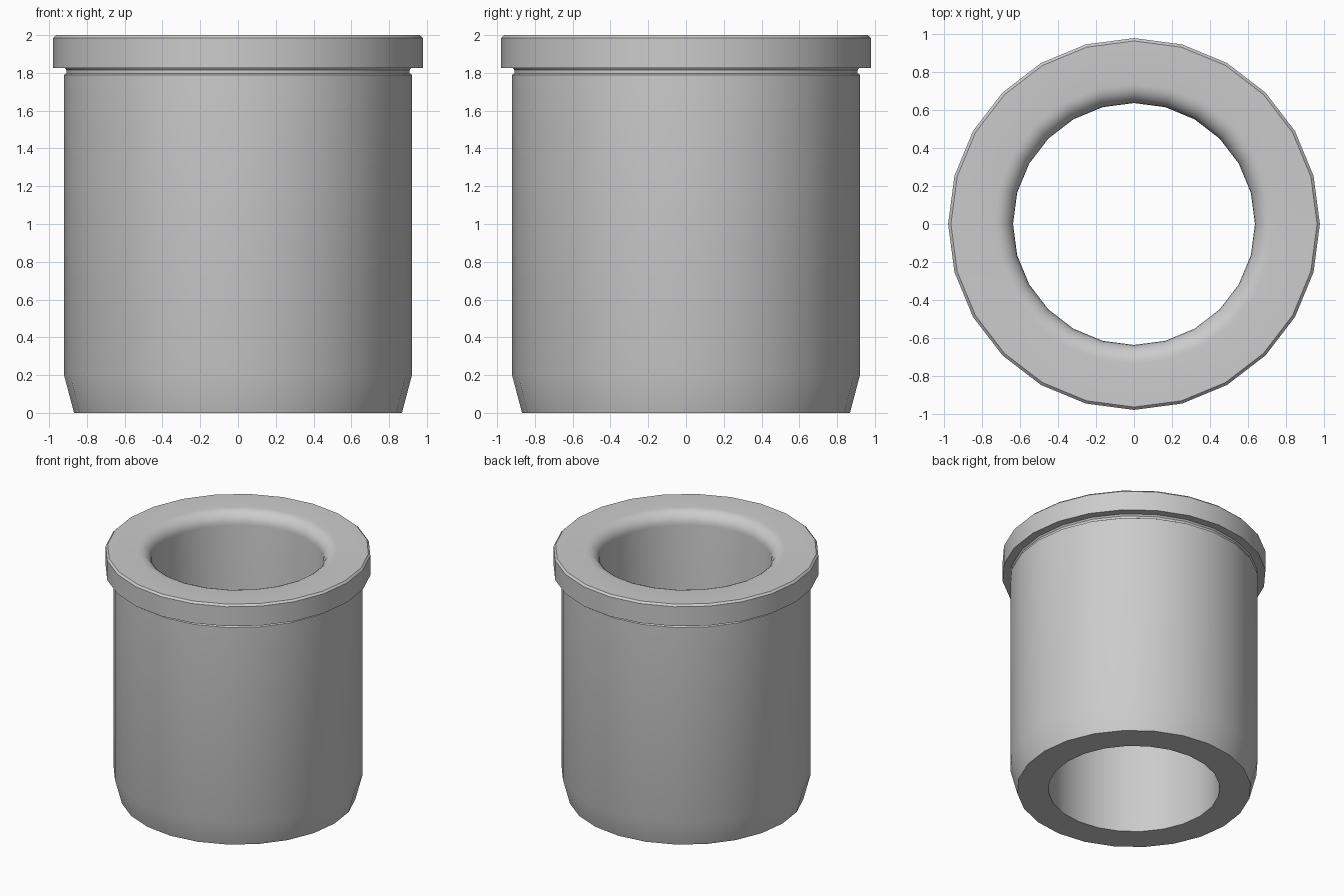
import bpy, bmesh, math
from mathutils import Matrix

if "Cube" in bpy.data.objects:
    bpy.data.objects.remove(bpy.data.objects["Cube"])

SIDES = 24
R_HOLE, R_LIP, TOP = 0.637, 0.1, 2.0

# Outer wall: lead-in taper, body, undercut, flange with small chamfer
profile = [(R_HOLE, 0), (0.868, 0), (0.921, 0.2), (0.921, 1.79),
           (0.908, 1.798), (0.908, 1.815), (0.918, 1.827),
           (0.979, 1.827), (0.979, 1.985), (0.964, TOP)]

# Rounded mouth of the bore
for i in range(7):
    a = math.radians(90 + 15 * i)
    profile.append((R_HOLE + R_LIP + R_LIP * math.cos(a),
                    TOP - R_LIP + R_LIP * math.sin(a)))

# Revolve the closed profile around z
bm = bmesh.new()
rings = []
for s in range(SIDES):
    rot = Matrix.Rotation(2 * math.pi * s / SIDES, 3, 'Z')
    rings.append([bm.verts.new((rot[0][0] * r, rot[1][0] * r, z)) for r, z in profile])
n = len(profile)
for s in range(SIDES):
    a, b = rings[s], rings[(s + 1) % SIDES]
    for k in range(n):
        m = (k + 1) % n
        bm.faces.new((a[k], b[k], b[m], a[m]))
bmesh.ops.recalc_face_normals(bm, faces=bm.faces)

mesh = bpy.data.meshes.new("flanged_bushing")
bm.to_mesh(mesh)
bm.free()
bushing = bpy.data.objects.new("flanged_bushing", mesh)
bpy.context.collection.objects.link(bushing)

# Smooth round walls, crisp rims
bpy.context.view_layer.objects.active = bushing
bushing.select_set(True)
bpy.ops.object.shade_smooth_by_angle(angle=math.radians(30))
